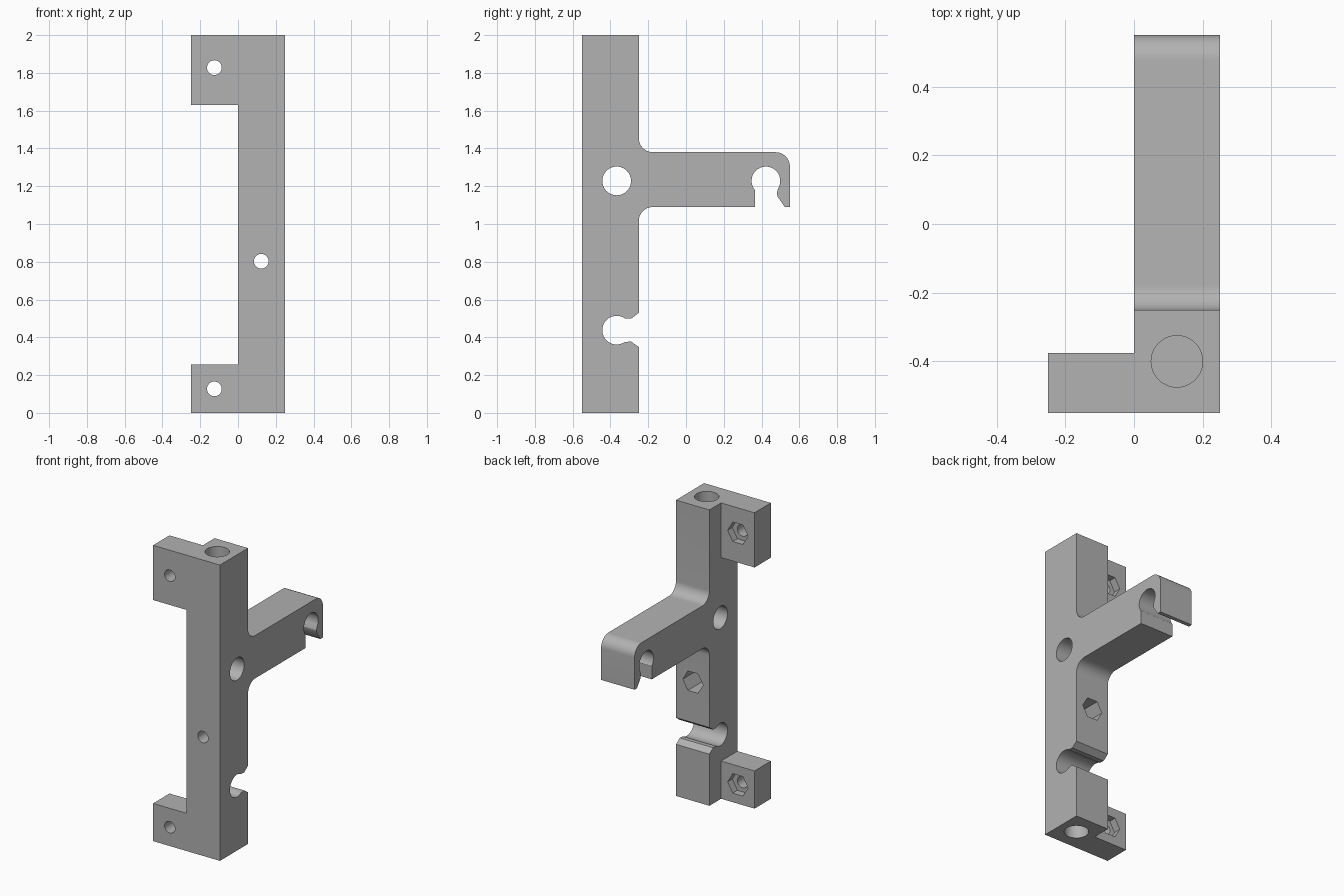
import bpy, bmesh
from math import sin, cos, radians, pi
from mathutils import Matrix, Vector

cube = bpy.data.objects.get("Cube")
if cube:
    bpy.data.objects.remove(cube, do_unlink=True)

GREY = (0.445, 0.445, 0.445, 1)
mat = bpy.data.materials.new("plain grey")
mat.use_nodes = True
mat.diffuse_color = GREY
mat.node_tree.nodes["Principled BSDF"].inputs["Base Color"].default_value = GREY


def make_object(name, bm):
    bmesh.ops.recalc_face_normals(bm, faces=bm.faces)
    mesh = bpy.data.meshes.new(name)
    bm.to_mesh(mesh)
    bm.free()
    mesh.materials.append(mat)
    ob = bpy.data.objects.new(name, mesh)
    bpy.context.collection.objects.link(ob)
    return ob


def arc(cy, cz, r, start, end, steps=12):
    angles = [radians(start + (end - start) * i / steps) for i in range(steps + 1)]
    return [(cy + r * cos(a), cz + r * sin(a)) for a in angles]


def box(name, low, high):
    low, high = Vector(low), Vector(high)
    bm = bmesh.new()
    bmesh.ops.create_cube(bm, size=1)
    bmesh.ops.scale(bm, vec=high - low, verts=bm.verts)
    bmesh.ops.translate(bm, vec=(low + high) / 2, verts=bm.verts)
    return make_object(name, bm)


def rod(name, start, end, radius, sides=40):
    """Prism between two points; a hexagon gets its corners along x."""
    start, end = Vector(start), Vector(end)
    axis = end - start
    bm = bmesh.new()
    bmesh.ops.create_cone(bm, cap_ends=True, segments=sides, radius1=radius,
                          radius2=radius, depth=axis.length)
    if sides == 6:
        bmesh.ops.rotate(bm, matrix=Matrix.Rotation(pi / 6, 3, 'Z'), verts=bm.verts)
        # corners on x whichever way the primitive starts
        if max(v.co.x for v in bm.verts) < radius * 0.95:
            bmesh.ops.rotate(bm, matrix=Matrix.Rotation(pi / 6, 3, 'Z'), verts=bm.verts)
    if abs(axis.x) > 0:
        turn = Matrix.Rotation(pi / 2, 3, 'Y')
    elif abs(axis.y) > 0:
        turn = Matrix.Rotation(pi / 2, 3, 'X')
    else:
        turn = Matrix.Identity(3)
    bmesh.ops.rotate(bm, matrix=turn, verts=bm.verts)
    bmesh.ops.translate(bm, vec=(start + end) / 2, verts=bm.verts)
    return make_object(name, bm)


# Side outline of spine, clip groove and hooked arm
outline = [(-.55, 0), (-.25, 0), (-.25, .349), (-.29, .377), (-.302, .377)]
outline += arc(-.367, .438, .076, -56, -304, 28)
outline += [(-.302, .499), (-.29, .499), (-.25, .529)]
outline += arc(-.175, 1.015, .075, 180, 90)
outline += [(.365, 1.09)]
outline += arc(.423, 1.228, .076, 220, -33, 28)
outline += [(.481, 1.165), (.485, 1.145), (.523, 1.09), (.55, 1.09)]
outline += arc(.475, 1.305, .075, 0, 90)
outline += arc(-.175, 1.455, .075, 270, 180)
outline += [(-.25, 2), (-.55, 2)]

bm = bmesh.new()
side = bm.faces.new([bm.verts.new((0, y, z)) for y, z in outline])
wall = bmesh.ops.extrude_face_region(bm, geom=[side])["geom"]
bmesh.ops.translate(bm, vec=(.25, 0, 0),
                    verts=[g for g in wall if isinstance(g, bmesh.types.BMVert)])
bracket = make_object("bracket", bm)

# Mounting tabs, overlapping slightly into the spine
tabs = [box("upper_tab", (-.25, -.55, 1.63), (.03, -.375, 2)),
        box("lower_tab", (-.25, -.55, 0), (.03, -.375, .255))]

# Rod sockets in both ends and the cross hole
cutters = [rod("top_socket", (.125, -.4, 1.75), (.125, -.4, 2.1), .075),
           rod("bottom_socket", (.125, -.4, -.1), (.125, -.4, .25), .075),
           rod("cross_hole", (-.1, -.367, 1.228), (.4, -.367, 1.228), .076)]

# Bolt holes with hexagonal nut pockets behind
for name, x, z, floor in (("upper", -.125, 1.828, -.425),
                          ("lower", -.125, .127, -.425),
                          ("middle", .123, .803, -.425)):
    back = -.375 if x < 0 else -.25
    cutters.append(rod(name + "_bolt_hole", (x, -.6, z), (x, back + .05, z), .039, 28))
    cutters.append(rod(name + "_nut_pocket", (x, floor, z), (x, back + .05, z), .076, 6))

for helper, operation in [(t, 'UNION') for t in tabs] + [(c, 'DIFFERENCE') for c in cutters]:
    mod = bracket.modifiers.new(helper.name, 'BOOLEAN')
    mod.operation = operation
    mod.solver = 'EXACT'
    mod.object = helper

# Bake the cuts and remove the helpers
bpy.context.view_layer.update()
result = bpy.data.meshes.new_from_object(
    bracket.evaluated_get(bpy.context.evaluated_depsgraph_get()))
bracket.modifiers.clear()
bracket.data = result
result.materials.clear()
result.materials.append(mat)
for face in result.polygons:
    face.material_index = 0
for helper in tabs + cutters:
    bpy.data.objects.remove(helper, do_unlink=True)

bpy.ops.object.select_all(action='DESELECT')
bracket.select_set(True)
bpy.context.view_layer.objects.active = bracket
bpy.ops.object.shade_smooth_by_angle(angle=radians(25))
